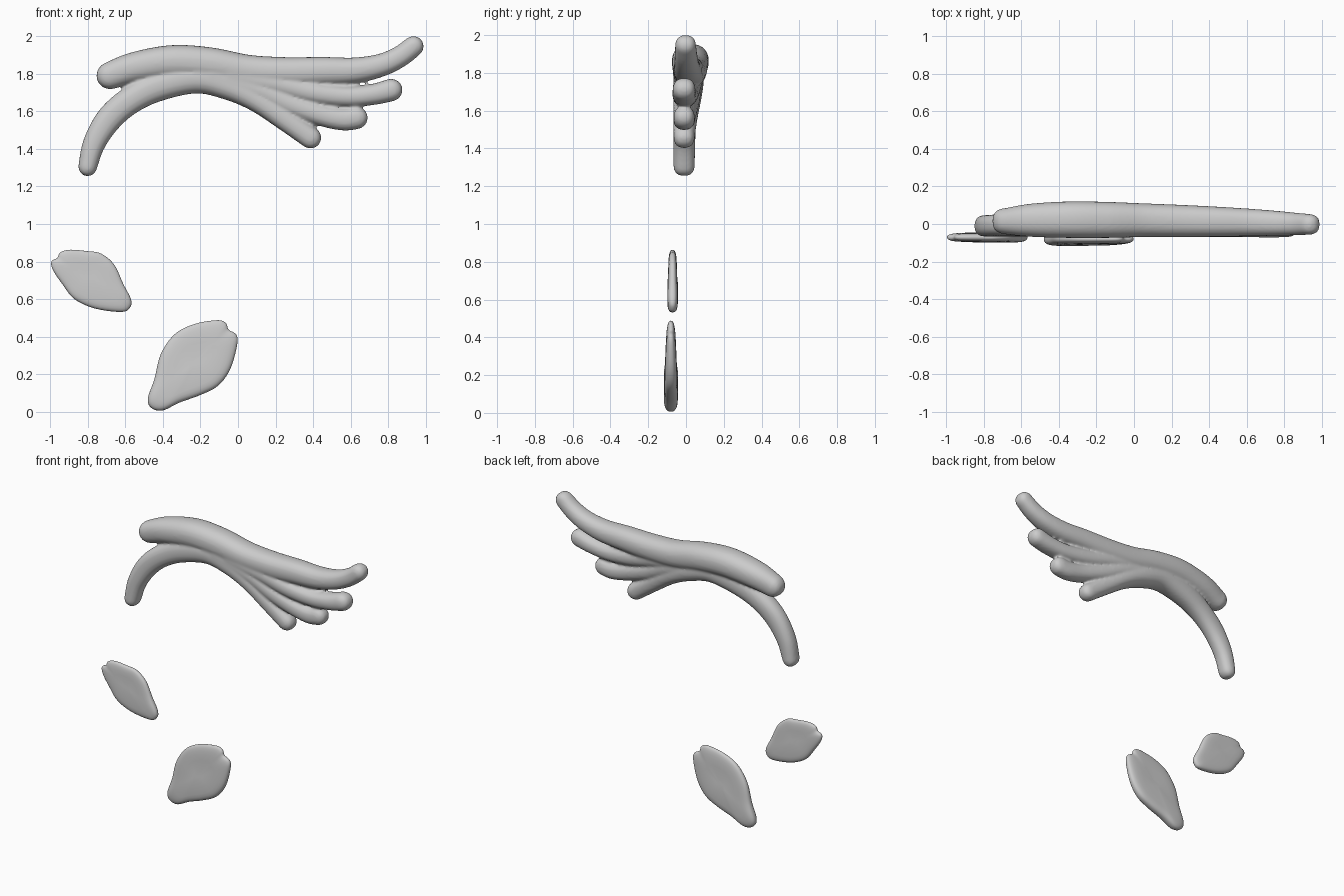
import bpy, bmesh, math
from mathutils import Vector

if "Cube" in bpy.data.objects:
    bpy.data.objects.remove(bpy.data.objects["Cube"])

grey = bpy.data.materials.new("light_grey")
grey.diffuse_color = (0.6, 0.6, 0.6, 1)
grey.use_nodes = True
grey.node_tree.nodes["Principled BSDF"].inputs["Base Color"].default_value = grey.diffuse_color


def spline(pts, n, closed=False):
    """Catmull-Rom samples through tuples of any length."""
    P = [Vector(p) for p in pts]
    k = len(P)
    get = (lambda i: P[i % k]) if closed else (lambda i: P[max(0, min(k - 1, i))])
    out = []
    for i in range(k if closed else k - 1):
        a, b, c, d = get(i - 1), get(i), get(i + 1), get(i + 2)
        for j in range(n):
            t = j / n
            out.append(0.5 * (2 * b + (c - a) * t + (2 * a - 5 * b + 4 * c - d) * t * t
                              + (3 * b - a - 3 * c + d) * t ** 3))
    return out if closed else out + [P[-1]]


def skin(bm, rings):
    """Bridge closed rings and cap both ends."""
    V = [[bm.verts.new(p) for p in r] for r in rings]
    n = len(V[0])
    for a, b in zip(V, V[1:]):
        for i in range(n):
            j = (i + 1) % n
            bm.faces.new((a[i], a[j], b[j], b[i]))
    bm.faces.new(V[0][::-1])
    bm.faces.new(V[-1])


def finish(bm, name):
    bmesh.ops.recalc_face_normals(bm, faces=bm.faces)
    me = bpy.data.meshes.new(name)
    bm.to_mesh(me)
    bm.free()
    me.materials.append(grey)
    me.shade_smooth()
    ob = bpy.data.objects.new(name, me)
    bpy.context.collection.objects.link(ob)
    return ob


def sgn_pow(v, e):
    return math.copysign(abs(v) ** e, v)


def strand(bm, pts, sides=28):
    """Round-ended tube; points are (x, z, radius, y centre, y half depth)."""
    S = spline([p for p in pts], 8)
    rows = []
    for i, s in enumerate(S):
        d = S[min(i + 1, len(S) - 1)] - S[max(i - 1, 0)]
        rows.append((s, Vector((d[0], d[1])).normalized(), 0.0, 1.0))
    angles = [math.radians(a) for a in (20, 40, 55, 68, 78, 86)]
    caps = [(math.sin(a), math.cos(a)) for a in angles]
    s0, t0 = rows[0][:2]
    s1, t1 = rows[-1][:2]
    rows = ([(s0, t0, -s0[2] * u, w) for u, w in reversed(caps)] + rows
            + [(s1, t1, s1[2] * u, w) for u, w in caps])
    rings = []
    for s, t, off, w in rows:
        x, z = s[0] + t.x * off, s[1] + t.y * off
        ring = []
        for k in range(sides):
            a = 2 * math.pi * k / sides
            u = sgn_pow(math.cos(a), 0.9) * s[2] * w
            v = sgn_pow(math.sin(a), 0.85) * s[4] * w ** 0.7
            ring.append((x - t.y * u, s[3] + v, z + t.x * u))
        rings.append(ring)
    skin(bm, rings)


# Flowing plume: overlapping strands fused into one smooth body
bm = bmesh.new()
# top strand with the upturned tip
strand(bm, [(-.68, 1.79, .073, .015, .07), (-.55, 1.832, .083, .02, .088),
            (-.35, 1.862, .09, .023, .097), (-.15, 1.85, .09, .022, .096),
            (.05, 1.815, .086, .02, .09), (.25, 1.806, .082, .016, .086),
            (.45, 1.812, .077, .012, .08), (.62, 1.817, .069, .008, .073),
            (.76, 1.845, .061, .004, .066), (.86, 1.89, .057, 0, .06),
            (.933, 1.945, .055, -.002, .055)])
# drooping tail running through into the lowest finger
strand(bm, [(-.80, 1.305, .05, -.01, .056), (-.765, 1.43, .06, -.009, .058),
            (-.685, 1.56, .07, -.006, .06), (-.57, 1.66, .073, 0, .066),
            (-.42, 1.735, .08, .008, .074), (-.22, 1.775, .08, .012, .08),
            (-.05, 1.735, .075, .012, .08), (.1, 1.66, .064, .006, .074),
            (.25, 1.557, .06, -.004, .064), (.385, 1.46, .058, -.01, .056)])
# second finger
strand(bm, [(-.15, 1.79, .07, .012, .08), (.1, 1.715, .062, .008, .075),
            (.28, 1.635, .06, 0, .068), (.45, 1.578, .058, -.008, .06),
            (.56, 1.558, .06, -.01, .058), (.63, 1.565, .06, -.01, .056)])
# third finger
strand(bm, [(-.05, 1.79, .07, .012, .08), (.2, 1.745, .062, .008, .076),
            (.4, 1.698, .06, 0, .07), (.58, 1.678, .056, -.006, .064),
            (.72, 1.69, .056, -.01, .062), (.815, 1.713, .06, -.01, .06)])
plume = finish(bm, "plume")
rm = plume.modifiers.new("fuse", 'REMESH')
rm.mode = 'VOXEL'
rm.voxel_size = 0.009
rm.use_smooth_shade = True
sm = plume.modifiers.new("soften", 'SMOOTH')
sm.factor = 0.5
sm.iterations = 5


def petal(name, outline, y_mid, thick_low, thick_high):
    """Flat pillow with rounded rim, thicker towards its lower end."""
    edge = spline(outline, 5, True)
    c = sum(edge, Vector((0, 0))) / len(edge)
    z0, z1 = min(p.y for p in edge), max(p.y for p in edge)
    rings = []
    for deg in range(-84, 85, 12):
        a = math.radians(deg)
        s, h = math.cos(a) ** 0.3, sgn_pow(math.sin(a), 0.8)
        ring = []
        for p in edge:
            q = c + (p - c) * s
            f = (q.y - z0) / (z1 - z0)
            half = thick_low + (thick_high - thick_low) * f
            ring.append((q.x, y_mid + h * half, q.y))
        rings.append(ring)
    bm = bmesh.new()
    # centre rings so the broad faces stay gently domed
    for end, side in ((0, 0), (-1, 1)):
        mid = [tuple(Vector((c.x, p[1], c.y)).lerp(Vector(p), 0.3)) for p in rings[end]]
        rings.insert(0, mid) if side == 0 else rings.append(mid)
    skin(bm, rings)
    finish(bm, name)


petal("left_petal", [(-.993, .80), (-.962, .82), (-.945, .85), (-.89, .863), (-.80, .855),
                     (-.73, .843), (-.66, .785), (-.61, .68), (-.57, .60), (-.575, .555),
                     (-.62, .532), (-.76, .55), (-.87, .60), (-.935, .68), (-.985, .755)],
      -.071, .031, .02)
petal("lower_petal", [(-.48, .07), (-.445, .175), (-.41, .31), (-.335, .415), (-.23, .468),
                      (-.11, .488), (-.065, .473), (-.05, .438), (-.01, .412), (-.004, .36),
                      (-.04, .23), (-.105, .14), (-.20, .09), (-.31, .05), (-.40, .008),
                      (-.46, .02)],
      -.08, .042, .022)
